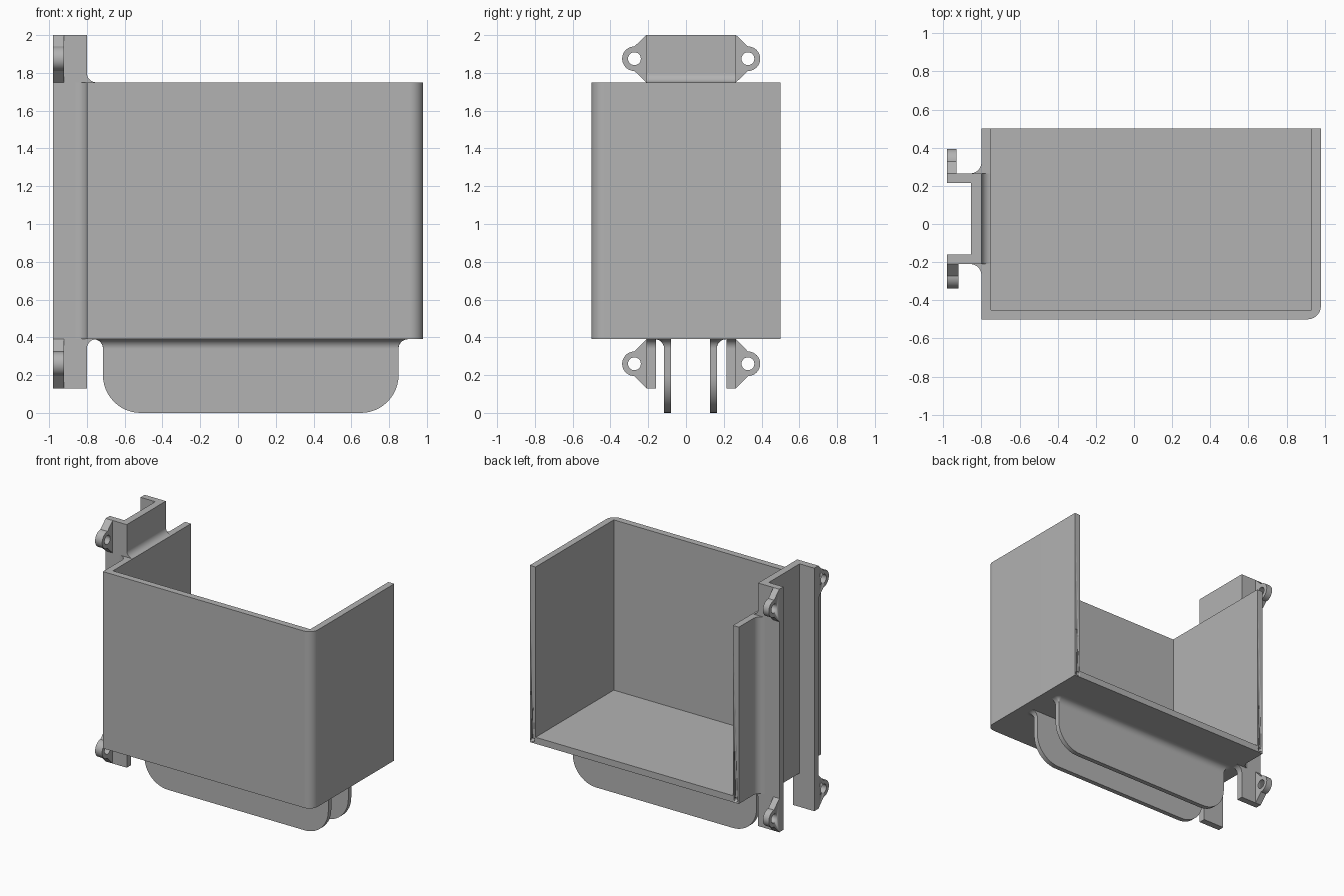
import bpy, bmesh
from math import sin, cos, pi, radians
from mathutils import Vector

if "Cube" in bpy.data.objects:
    bpy.data.objects.remove(bpy.data.objects["Cube"], do_unlink=True)

grey = bpy.data.materials.new("plain_grey")
grey.use_nodes = True
COLOUR = (0.45, 0.45, 0.45, 1)
grey.diffuse_color = COLOUR
grey.node_tree.nodes["Principled BSDF"].inputs["Base Color"].default_value = COLOUR


def arc(cx, cy, r, start, end, n=12):
    angles = [radians(start + (end - start) * i / n) for i in range(n + 1)]
    return [(cx + r * cos(a), cy + r * sin(a)) for a in angles]


def fillet(cx, cy, sx, sy, r):
    """Concave quarter fillet filling the corner (cx, cy) towards (sx, sy)."""
    curve = [(cx + sx * r * (1 - sin(t)), cy + sy * r * (1 - cos(t)))
             for t in [pi / 2 * i / 12 for i in range(13)]]
    return [(cx, cy)] + curve


def rect(u0, v0, u1, v1):
    return [(u0, v0), (u1, v0), (u1, v1), (u0, v1)]


def finish(name, bm):
    bmesh.ops.remove_doubles(bm, verts=bm.verts, dist=1e-5)
    bmesh.ops.recalc_face_normals(bm, faces=bm.faces)
    mesh = bpy.data.meshes.new(name)
    bm.to_mesh(mesh)
    bm.free()
    mesh.materials.append(grey)
    obj = bpy.data.objects.new(name, mesh)
    bpy.context.collection.objects.link(obj)
    bpy.ops.object.select_all(action='DESELECT')
    obj.select_set(True)
    bpy.context.view_layer.objects.active = obj
    bpy.ops.object.shade_smooth_by_angle(angle=radians(30))
    return obj


def prism(name, pts, axis, lo, hi):
    """Extrude a 2D profile along an axis from lo to hi."""
    place = {'x': lambda u, v: (lo, u, v),
             'y': lambda u, v: (u, lo, v),
             'z': lambda u, v: (u, v, lo)}[axis]
    bm = bmesh.new()
    face = bm.faces.new([bm.verts.new(place(u, v)) for u, v in pts])
    new = bmesh.ops.extrude_face_region(bm, geom=[face])['geom']
    shift = Vector([(hi - lo) if a == axis else 0 for a in 'xyz'])
    bmesh.ops.translate(bm, vec=shift, verts=[g for g in new if isinstance(g, bmesh.types.BMVert)])
    return finish(name, bm)


def drill(obj, axis, centre, r, lo, hi):
    """Cut a round hole through a part."""
    cutter = prism("hole_cutter", arc(*centre, r, 0, 345, 23), axis, lo, hi)
    cutter.hide_render = True
    mod = obj.modifiers.new("hole", 'BOOLEAN')
    mod.operation, mod.solver, mod.object = 'DIFFERENCE', 'EXACT', cutter
    bpy.ops.object.select_all(action='DESELECT')
    obj.select_set(True)
    bpy.context.view_layer.objects.active = obj
    bpy.ops.object.modifier_apply(modifier=mod.name)
    bpy.data.objects.remove(cutter, do_unlink=True)


# Main box: three walls and a floor, open at the top and back
L, R, F, B = -0.80, 0.98, -0.50, 0.50
LOW, HIGH, TOP, LEG = 0.39, 1.75, 2.0, 0.13
T = 0.05
walls = prism("box_walls",
              [(L, B), (L, F)] + arc(R - 0.07, F + 0.07, 0.07, -90, 0)
              + [(R, B), (R - T, B), (R - T, F + T), (L + T, F + T), (L + T, B)],
              'z', LOW, HIGH)
for x in (L + T / 2, R - T / 2):
    drill(walls, 'y', (x, LOW + T / 2), 0.016, B - 0.1, B + 0.1)
prism("box_floor", rect(L + T, F + T, R - T, B), 'z', LOW, LOW + T)

# Side channel: web, two flanges and their fillets
OUT, Y0, Y1 = -0.98, -0.21, 0.265
prism("channel_web", rect(-0.855, Y0 + T, L, Y1 - T), 'z', LOW, TOP)
prism("channel_top_fillet", fillet(L, HIGH, 1, 1, T), 'y', Y0, Y1)

for label, edge, side, lug_x in (("front", Y0, -1, -0.92), ("back", Y1, 1, -0.93)):
    inner = edge - side * T
    prism(label + "_flange", rect(OUT, min(edge, inner), L, max(edge, inner)), 'z', LEG, TOP)
    prism(label + "_flange_side_fillet", fillet(L, edge, -1, side, 0.06), 'z', LOW, HIGH)
    prism(label + "_flange_bottom_fillet", fillet(L, LOW, 1, -1, T),
          'y', min(edge, inner), max(edge, inner))
    # Mounting lugs with round holes
    for level, z0, z1 in (("lower", LEG, LOW), ("upper", HIGH, TOP)):
        cy, cz = edge + side * 0.063, (z0 + z1) / 2
        outline = [(edge, z1)] + arc(cy, cz, 0.065, 90, 90 + side * -180, 20) + [(edge, z0)]
        lug = prism(f"{label}_{level}_lug", outline, 'x', OUT, lug_x)
        drill(lug, 'x', (cy, cz), 0.034, OUT - 0.1, lug_x + 0.1)

# Two rounded fins under the floor, flared where they meet it
X0, X1, RAD, FL = -0.715, 0.85, 0.2, 0.05
fin_profile = (arc(X0 - FL, LOW - FL, FL, 90, 0) + arc(X0 + RAD, RAD, RAD, 180, 270)
               + arc(X1 - RAD, RAD, RAD, 270, 360) + arc(X1 + FL, LOW - FL, FL, 180, 90))
for label, inner, outer, side in (("front", -0.08, -0.116, -1), ("back", 0.127, 0.163, 1)):
    prism(label + "_fin", fin_profile, 'y', min(inner, outer), max(inner, outer))
    prism(label + "_fin_fillet", fillet(outer, LOW, side, -1, FL), 'x', X0, X1)
    # Rounded corners of the flare
    for end, x, sx in (("right", X0, -1), ("left", X1, 1)):
        bm = bmesh.new()
        section = [bm.verts.new((x + u, outer, z)) for u, z in fillet(0, LOW, sx, -1, FL)[1:]]
        edges = [bm.edges.new(pair) for pair in zip(section, section[1:])]
        bmesh.ops.spin(bm, geom=section + edges, cent=(x, outer, LOW), axis=(0, 0, 1),
                       angle=sx * side * pi / 2, steps=10)
        finish(f"{label}_fin_{end}_flare", bm)
